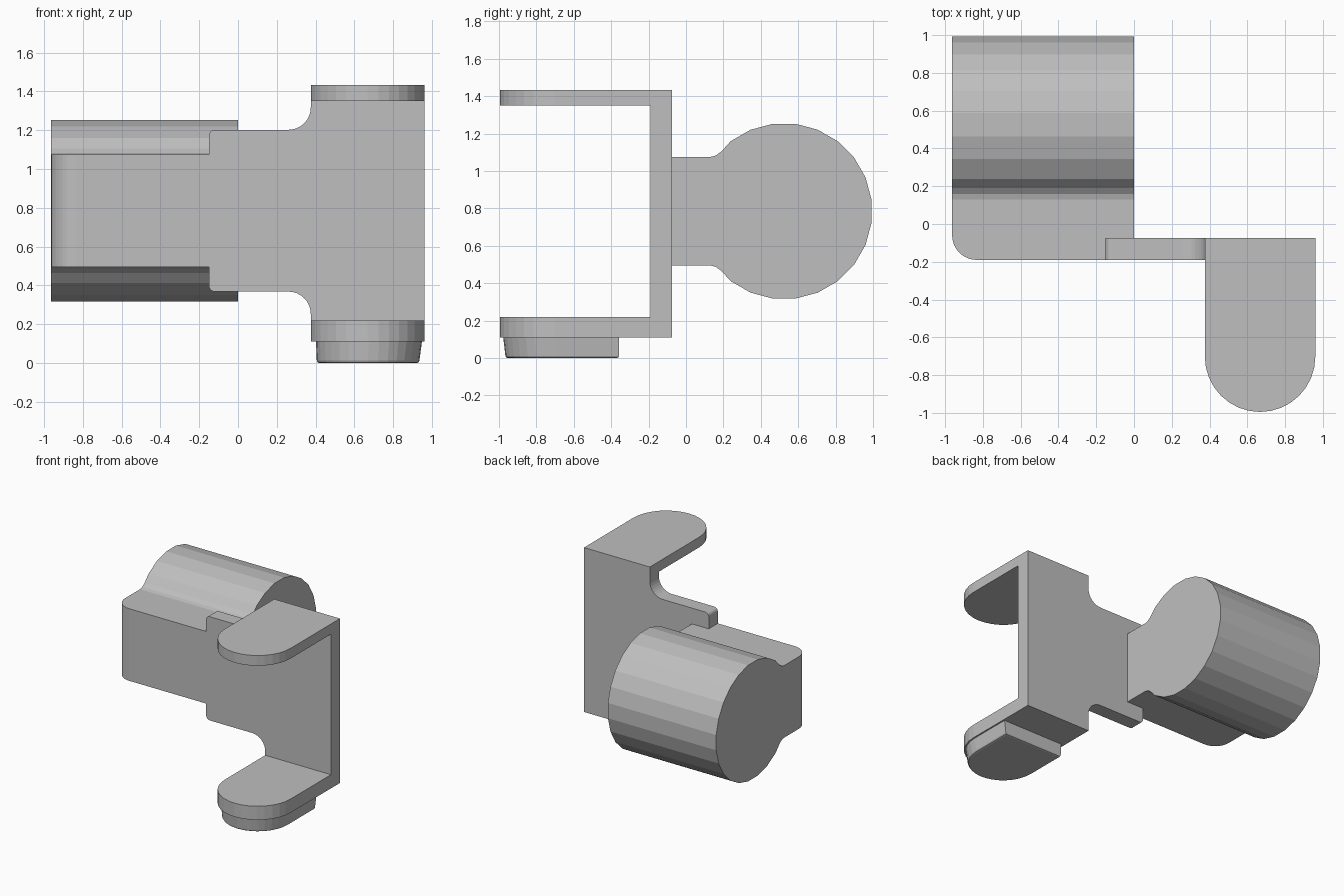
import bpy, bmesh, math

if "Cube" in bpy.data.objects:
    bpy.data.objects.remove(bpy.data.objects["Cube"])

grey = bpy.data.materials.new("light_grey")
grey.diffuse_color = (0.52, 0.52, 0.52, 1)
grey.use_nodes = True
grey.node_tree.nodes["Principled BSDF"].inputs["Base Color"].default_value = grey.diffuse_color


def arc(cx, cy, r, a0, a1, n):
    """Points on an arc, angles in degrees."""
    return [(cx + r * math.cos(math.radians(a0 + (a1 - a0) * i / n)),
             cy + r * math.sin(math.radians(a0 + (a1 - a0) * i / n))) for i in range(n + 1)]


def prism(name, pts, axis, lo, hi, bevel=None):
    """Extrude a 2D outline along an axis; bevel = (edge test, width, segments)."""
    place = {"x": lambda p, h: (h, p[0], p[1]),
             "y": lambda p, h: (p[0], h, p[1]),
             "z": lambda p, h: (p[0], p[1], h)}[axis]
    bm = bmesh.new()
    rings = [[bm.verts.new(place(p, h)) for p in pts] for h in (lo, hi)]
    bm.faces.new(rings[0][::-1])
    bm.faces.new(rings[1])
    n = len(pts)
    for i in range(n):
        j = (i + 1) % n
        bm.faces.new((rings[0][i], rings[0][j], rings[1][j], rings[1][i]))
    bmesh.ops.recalc_face_normals(bm, faces=bm.faces[:])
    if bevel:
        test, width, segs = bevel
        edges = [e for e in bm.edges if all(test(v.co) for v in e.verts)]
        bmesh.ops.bevel(bm, geom=edges, offset=width, segments=segs,
                        profile=0.5, affect='EDGES')
    mesh = bpy.data.meshes.new(name)
    bm.to_mesh(mesh)
    bm.free()
    mesh.materials.append(grey)
    ob = bpy.data.objects.new(name, mesh)
    bpy.context.collection.objects.link(ob)
    return ob


def tongue(x0, x1, y_back, y_front):
    """Outline with a square back and a half-round front."""
    r = (x1 - x0) / 2
    return [(x1, y_back), (x0, y_back)] + arc((x0 + x1) / 2, y_front + r, r, 180, 360, 16)


FRONT, BACK, MID = -0.19, -0.075, 0.785

# Motor housing: drum with a filleted neck, one rounded vertical corner
upper = [(FRONT, 0.29), (0.13, 0.29), (0.16, 0.298), (0.19, 0.32)]
drum = [(y, z) for y, z in arc(0.525, 0, 0.471, 127.5, -127.5, 17)]
outline = upper + drum + [(y, -z) for y, z in reversed(upper)]
housing = prism("motor_housing", [(y, z + MID) for y, z in outline], "x", -0.963, 0.0,
                (lambda c: c.x < -0.96 and c.y < FRONT + 0.001, 0.13, 8))

# Upright plate: rounded tab on the left, concave fillets to the wide right part
top_half = (arc(-0.12, 1.172, 0.03, 180, 90, 4)
            + arc(0.26, 1.317, 0.115, 270, 360, 8) + [(0.375, 1.432), (0.96, 1.432)])
bottom_half = ([(0.96, 0.11), (0.375, 0.11)]
               + arc(0.26, 0.253, 0.115, 0, 90, 8) + arc(-0.12, 0.398, 0.03, 270, 180, 4))
bracket = prism("bracket", top_half + bottom_half, "y", FRONT, BACK)

# Upper and lower support arms
arm = tongue(0.375, 0.96, BACK, -0.995)
arms = [prism("upper_arm", arm, "z", 1.35, 1.432), prism("lower_arm", arm, "z", 0.11, 0.22)]

# Merge the moulded parts into one clean body
for part in arms + [housing]:
    mod = bracket.modifiers.new("union", 'BOOLEAN')
    mod.operation, mod.solver, mod.object = 'UNION', 'EXACT', part
bpy.context.view_layer.update()
merged = bpy.data.meshes.new_from_object(
    bracket.evaluated_get(bpy.context.evaluated_depsgraph_get()))
bracket.modifiers.clear()
bracket.data = merged
for part in arms + [housing]:
    bpy.data.objects.remove(part)

# Foot pad: slightly tapered, with a softened bottom rim
foot = prism("foot_pad", tongue(0.402, 0.948, -0.358, -0.977), "z", 0.0, 0.11)
for v in foot.data.vertices:
    if v.co.z < 0.01:
        v.co.x = 0.67 + (v.co.x - 0.675) * 0.965
        v.co.y = -0.358 + (v.co.y + 0.358) * 0.98
bm = bmesh.new()
bm.from_mesh(foot.data)
rim = [e for e in bm.edges if all(v.co.z < 0.01 for v in e.verts)]
bmesh.ops.bevel(bm, geom=rim, offset=0.012, segments=2, profile=0.5, affect='EDGES')
bm.to_mesh(foot.data)
bm.free()
